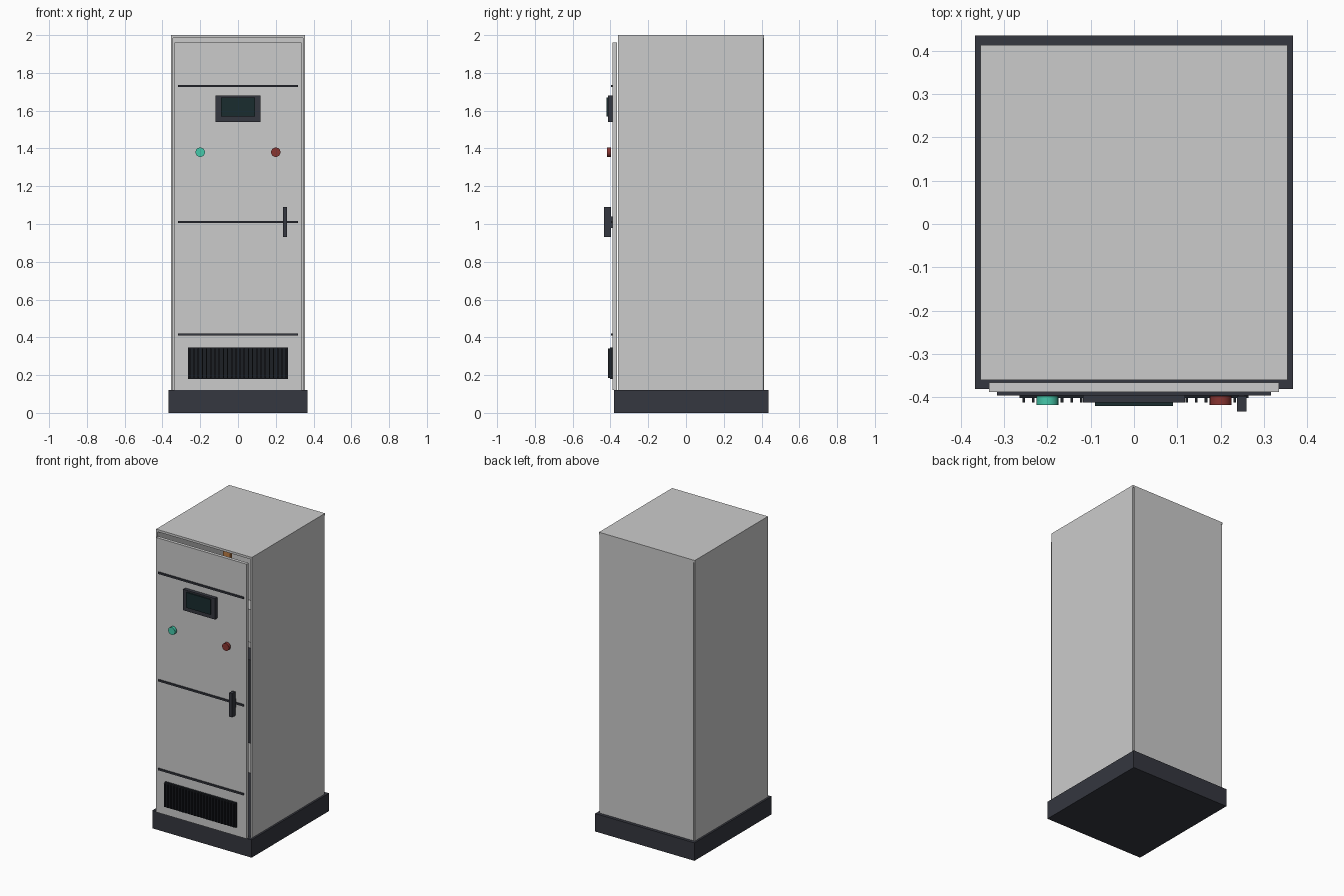
import bpy, math

if "Cube" in bpy.data.objects:
    bpy.data.objects.remove(bpy.data.objects["Cube"])


def material(name, rgb):
    m = bpy.data.materials.new(name)
    m.diffuse_color = (*rgb, 1)
    m.use_nodes = True
    m.node_tree.nodes["Principled BSDF"].inputs["Base Color"].default_value = m.diffuse_color
    return m


DARK = material("dark_trim", (0.035, 0.038, 0.05))
BLACK = material("vent_black", (0.012, 0.014, 0.018))
GLASS = material("screen_glass", (0.01, 0.025, 0.028))
GREEN = material("green_lamp", (0.06, 0.58, 0.40))
RED = material("red_lamp", (0.25, 0.035, 0.03))
COPPER = material("copper", (0.5, 0.2, 0.06))


def box(name, x, y, z, mat=None):
    """Box from (min, max) ranges."""
    bpy.ops.mesh.primitive_cube_add(size=1, location=[(a + b) / 2 for a, b in (x, y, z)])
    o = bpy.context.object
    o.name = name
    o.scale = [b - a for a, b in (x, y, z)]
    bpy.ops.object.transform_apply(location=False, rotation=False, scale=True)
    if mat:
        o.data.materials.append(mat)
    return o


def button(name, x, mat):
    bpy.ops.mesh.primitive_cylinder_add(vertices=24, radius=0.025, depth=0.02,
                                        location=(x, -0.408, 1.38),
                                        rotation=(math.pi / 2, 0, 0))
    o = bpy.context.object
    o.name = name
    o.data.materials.append(mat)
    bpy.ops.object.shade_smooth_by_angle()


# Plinth and open-fronted cabinet shell
W, T = 0.355, 0.01
box("plinth", (-0.368, 0.368), (-0.381, 0.436), (0, 0.12), DARK)
for side, s in (("left", -1), ("right", 1)):
    box(side + "_panel", sorted((s * W, s * (W - T))), (-0.36, 0.41), (0.12, 1.99))
box("back_panel", (-W + T, W - T), (0.40, 0.414), (0.12, 1.99))
box("top_panel", (-W, W), (-0.36, 0.414), (1.985, 2.0))

# Interior mounting plate, modules and busbar, glimpsed through the door gap
box("mounting_plate", (-0.30, 0.30), (0.36, 0.375), (0.35, 1.85))
box("power_module", (-0.25, 0.25), (0.22, 0.36), (0.42, 0.98), DARK)
box("control_module", (-0.25, 0.25), (0.25, 0.36), (1.08, 1.30))
box("busbar", (-0.25, -0.20), (0.20, 0.22), (1.35, 1.80), COPPER)
box("busbar_support", (-0.25, -0.20), (0.22, 0.36), (1.40, 1.44), DARK)

# Door with trim strips
box("door", (-0.335, 0.335), (-0.388, -0.366), (0.12, 1.96))
for i, z in enumerate((0.415, 1.01, 1.73)):
    box(f"trim_strip_{i}", (-0.317, 0.317), (-0.396, -0.388), (z - 0.006, z + 0.006), DARK)

# Display
box("display_bezel", (-0.118, 0.118), (-0.412, -0.388), (1.54, 1.68), DARK)
box("display_screen", (-0.09, 0.09), (-0.421, -0.411), (1.568, 1.67), GLASS)

# Buttons and handle
button("green_button", -0.2, GREEN)
button("red_button", 0.2, RED)
box("handle", (0.238, 0.26), (-0.433, -0.398), (0.93, 1.09), DARK)
box("handle_mount", (0.242, 0.256), (-0.399, -0.388), (0.98, 1.04), DARK)

# Ventilation grille
box("vent_panel", (-0.265, 0.265), (-0.402, -0.388), (0.18, 0.345), BLACK)
for i in range(24):
    x = -0.255 + i * 0.51 / 23
    box(f"vent_slat_{i}", (x - 0.003, x + 0.003), (-0.413, -0.401), (0.185, 0.34), BLACK)
